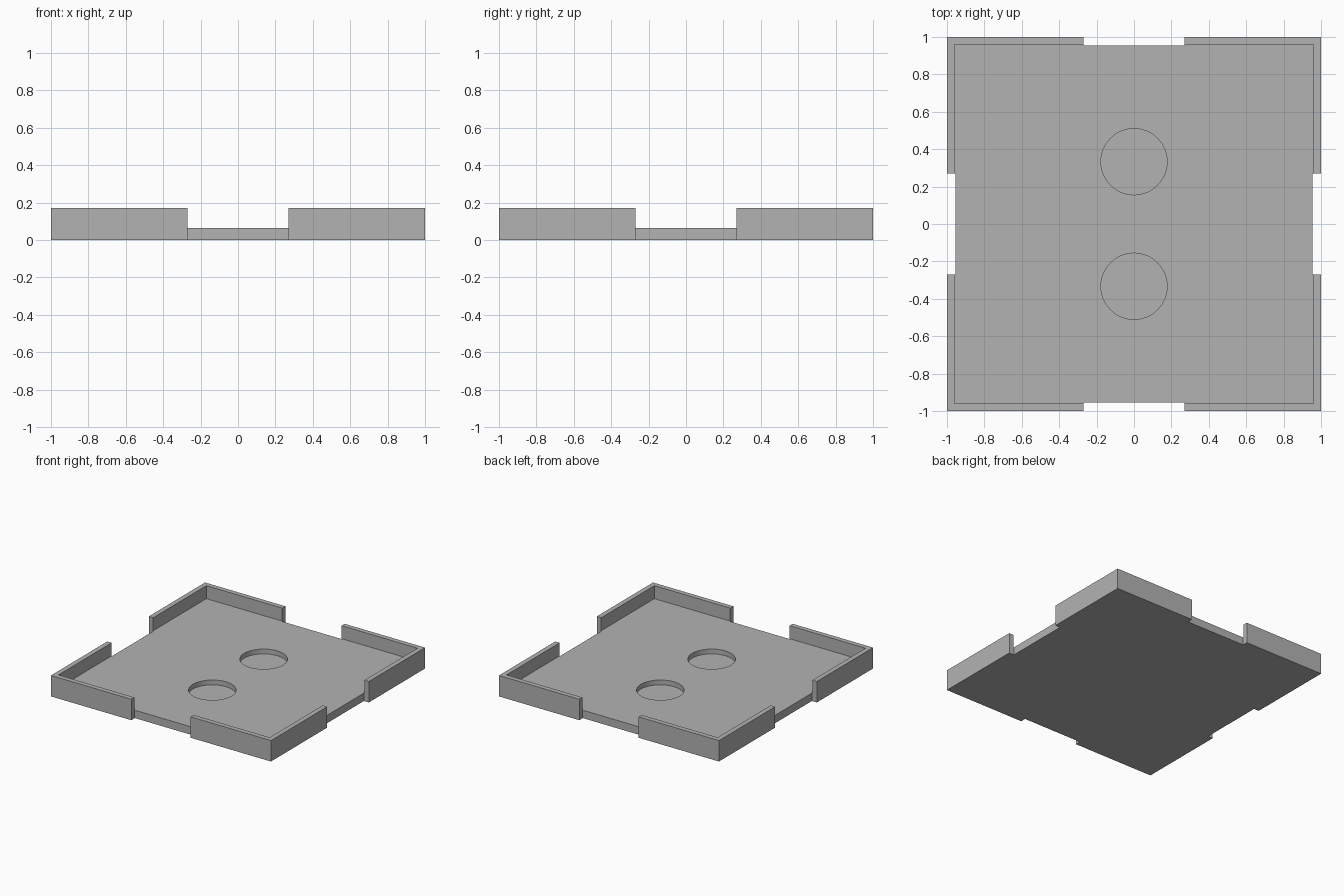
import bpy
import bmesh
import math

cube = bpy.data.objects.get("Cube")
if cube:
    bpy.data.objects.remove(cube, do_unlink=True)

OUTER, INNER, PLATE = 1.0, 0.96, 0.955
GAP, FLOOR, TOP = 0.27, 0.065, 0.172
HOLE_Y, HOLE_R, HOLE_DEPTH = 0.333, 0.177, 0.04

grey = bpy.data.materials.new("plain grey")
grey.use_nodes = True
colour = (0.45, 0.45, 0.45, 1)
grey.diffuse_color = colour
grey.node_tree.nodes["Principled BSDF"].inputs["Base Color"].default_value = colour


def extruded(name, outline, z0, z1):
    """Prism from a plan outline."""
    bm = bmesh.new()
    face = bm.faces.new([bm.verts.new((x, y, z0)) for x, y in outline])
    up = bmesh.ops.extrude_face_region(bm, geom=[face])
    moved = [g for g in up["geom"] if isinstance(g, bmesh.types.BMVert)]
    bmesh.ops.translate(bm, verts=moved, vec=(0, 0, z1 - z0))
    bmesh.ops.recalc_face_normals(bm, faces=bm.faces)
    mesh = bpy.data.meshes.new(name)
    bm.to_mesh(mesh)
    bm.free()
    mesh.materials.append(grey)
    obj = bpy.data.objects.new(name, mesh)
    bpy.context.collection.objects.link(obj)
    return obj


def cut(target, cutter):
    mod = target.modifiers.new(cutter.name, 'BOOLEAN')
    mod.operation = 'DIFFERENCE'
    mod.solver = 'EXACT'
    mod.object = cutter
    cutter.hide_render = True
    cutter.hide_set(True)


# Tray: full square block, hollowed and notched
square = [(-1, -1), (1, -1), (1, 1), (-1, 1)]
tray = extruded("tray", [(x * OUTER, y * OUTER) for x, y in square], 0, TOP)
cutters = [extruded("hollow_cutter", [(x * INNER, y * INNER) for x, y in square], FLOOR, 1)]

# Finger gaps in the middle of each wall, cut down to the floor edge
for i, name in enumerate(("right", "back", "left", "front")):
    a = i * math.pi / 2
    c, s = round(math.cos(a)), round(math.sin(a))
    box = [(PLATE, -GAP), (1.2, -GAP), (1.2, GAP), (PLATE, GAP)]
    cutters.append(extruded(name + "_gap_cutter",
                            [(x * c - y * s, x * s + y * c) for x, y in box], -0.1, 1))

# Two round shallow wells in the floor
for name, side in (("front", -1), ("back", 1)):
    ring = [(HOLE_R * math.cos(k * math.tau / 64),
             side * HOLE_Y + HOLE_R * math.sin(k * math.tau / 64)) for k in range(64)]
    cutters.append(extruded(name + "_well_cutter", ring, FLOOR - HOLE_DEPTH, 0.5))

for cutter in cutters:
    cut(tray, cutter)

# Bake the cuts, then drop the cutters
bpy.context.view_layer.update()
result = bpy.data.meshes.new_from_object(
    tray.evaluated_get(bpy.context.evaluated_depsgraph_get()))
tray.modifiers.clear()
tray.data = result
for cutter in cutters:
    bpy.data.objects.remove(cutter, do_unlink=True)

bpy.ops.object.select_all(action='DESELECT')
tray.select_set(True)
bpy.context.view_layer.objects.active = tray
bpy.ops.object.shade_smooth_by_angle(angle=math.radians(30))
